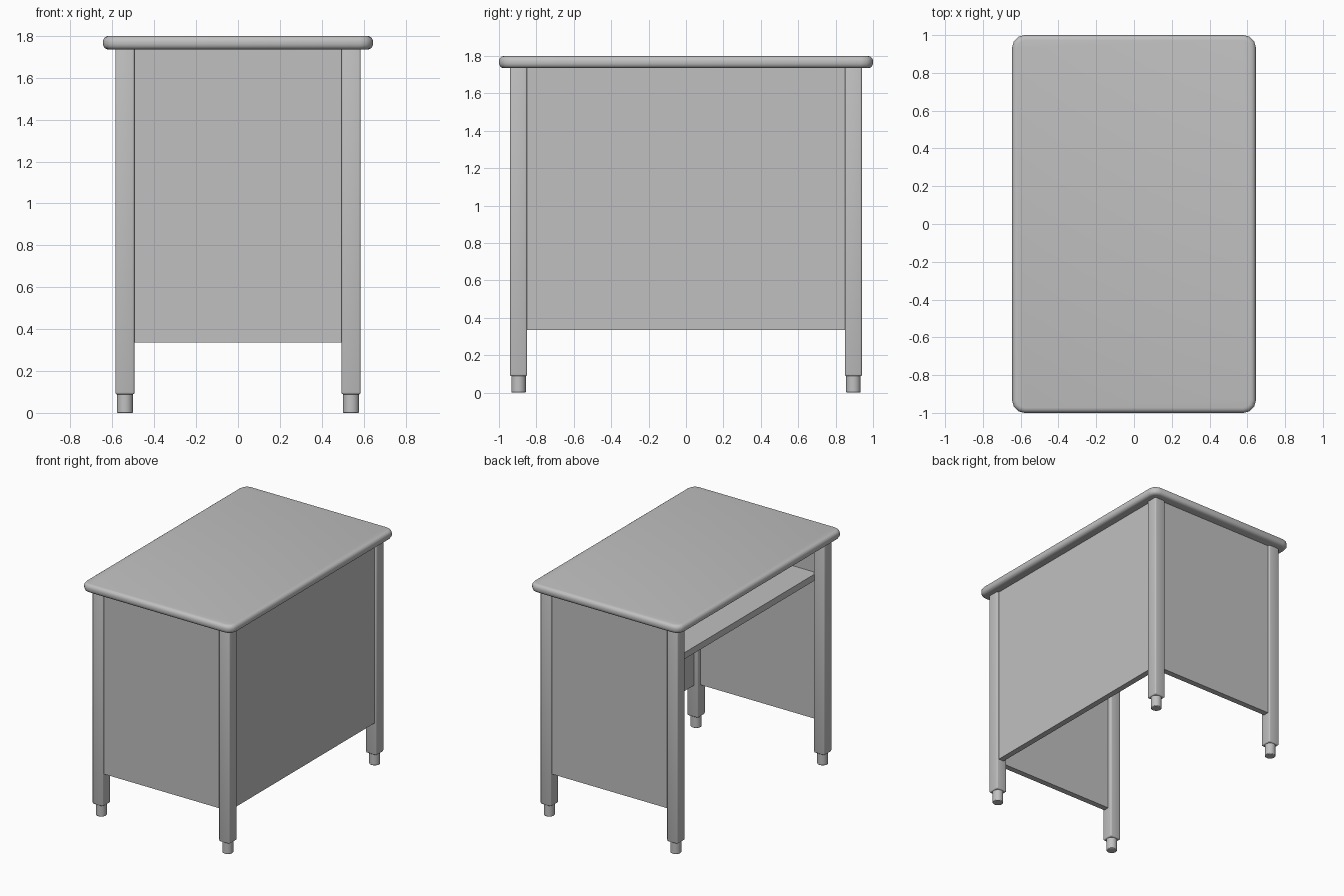
import bpy
import bmesh
import math

default = bpy.data.objects.get("Cube")
if default:
    bpy.data.objects.remove(default, do_unlink=True)

# One flat grey for the whole desk
grey = bpy.data.materials.new("plain grey")
grey.use_nodes = True
colour = (0.53, 0.53, 0.53, 1)
grey.diffuse_color = colour
grey.node_tree.nodes["Principled BSDF"].inputs["Base Color"].default_value = colour


def finish(obj, name):
    obj.name = name
    obj.data.materials.append(grey)
    bpy.ops.object.select_all(action='DESELECT')
    obj.select_set(True)
    bpy.context.view_layer.objects.active = obj
    bpy.ops.object.shade_smooth_by_angle(angle=math.radians(40))
    return obj


def box(name, low, high, bevel=0.0, segments=3, corner=0.0):
    """Box between two corners, with rounded upright corners and edges."""
    bm = bmesh.new()
    bmesh.ops.create_cube(bm, size=1)
    for v in bm.verts:
        v.co = [a + (c + 0.5) * (b - a) for a, b, c in zip(low, high, v.co)]
    if corner:
        upright = [e for e in bm.edges
                   if abs(e.verts[0].co.z - e.verts[1].co.z) > 0.001]
        bmesh.ops.bevel(bm, geom=upright, offset=corner, segments=3,
                        profile=0.5, affect='EDGES')
    if bevel:
        edges = [e for e in bm.edges
                 if not corner or abs(e.verts[0].co.z - e.verts[1].co.z) < 0.001]
        bmesh.ops.bevel(bm, geom=edges, offset=bevel, segments=segments,
                        profile=0.5, affect='EDGES')
    mesh = bpy.data.meshes.new(name)
    bm.to_mesh(mesh)
    bm.free()
    obj = bpy.data.objects.new(name, mesh)
    bpy.context.collection.objects.link(obj)
    return finish(obj, name)


top_under = 1.735
panel_low = 0.335
leg_x, leg_y, half = 0.54, 0.895, 0.046

# Rounded desk top
box("desk_top", (-0.645, -1, top_under), (0.645, 1, 1.8),
    bevel=0.027, segments=4, corner=0.065)

# Four legs, each with a round foot
for sx, side in ((1, "left"), (-1, "right")):
    for sy, end in ((-1, "front"), (1, "back")):
        x, y = sx * leg_x, sy * leg_y
        box(f"{end}_{side}_leg", (x - half, y - half, 0.088),
            (x + half, y + half, top_under + 0.01), bevel=0.01)
        bpy.ops.mesh.primitive_cylinder_add(
            vertices=24, radius=0.039, depth=0.1, location=(x, y, 0.05))
        foot = bpy.context.object
        bev = foot.modifiers.new("soft_rim", 'BEVEL')
        bev.width = 0.005
        bev.segments = 2
        finish(foot, f"{end}_{side}_foot")

# End panels and the long modesty panel, set just inside the leg faces
outer_x, outer_y, thick = leg_x + 0.03, leg_y + 0.03, 0.045
for sy, end in ((-1, "front"), (1, "back")):
    ys = sorted((sy * outer_y, sy * (outer_y - thick)))
    box(f"{end}_panel", (-leg_x, ys[0], panel_low), (leg_x, ys[1], top_under + 0.01))
box("long_panel", (outer_x - thick, -leg_y, panel_low),
    (outer_x, leg_y, top_under + 0.01))

# Shelf under the top, open on the sitting side
box("under_shelf", (-0.5, -leg_y, 1.415), (leg_x, leg_y, 1.465))
